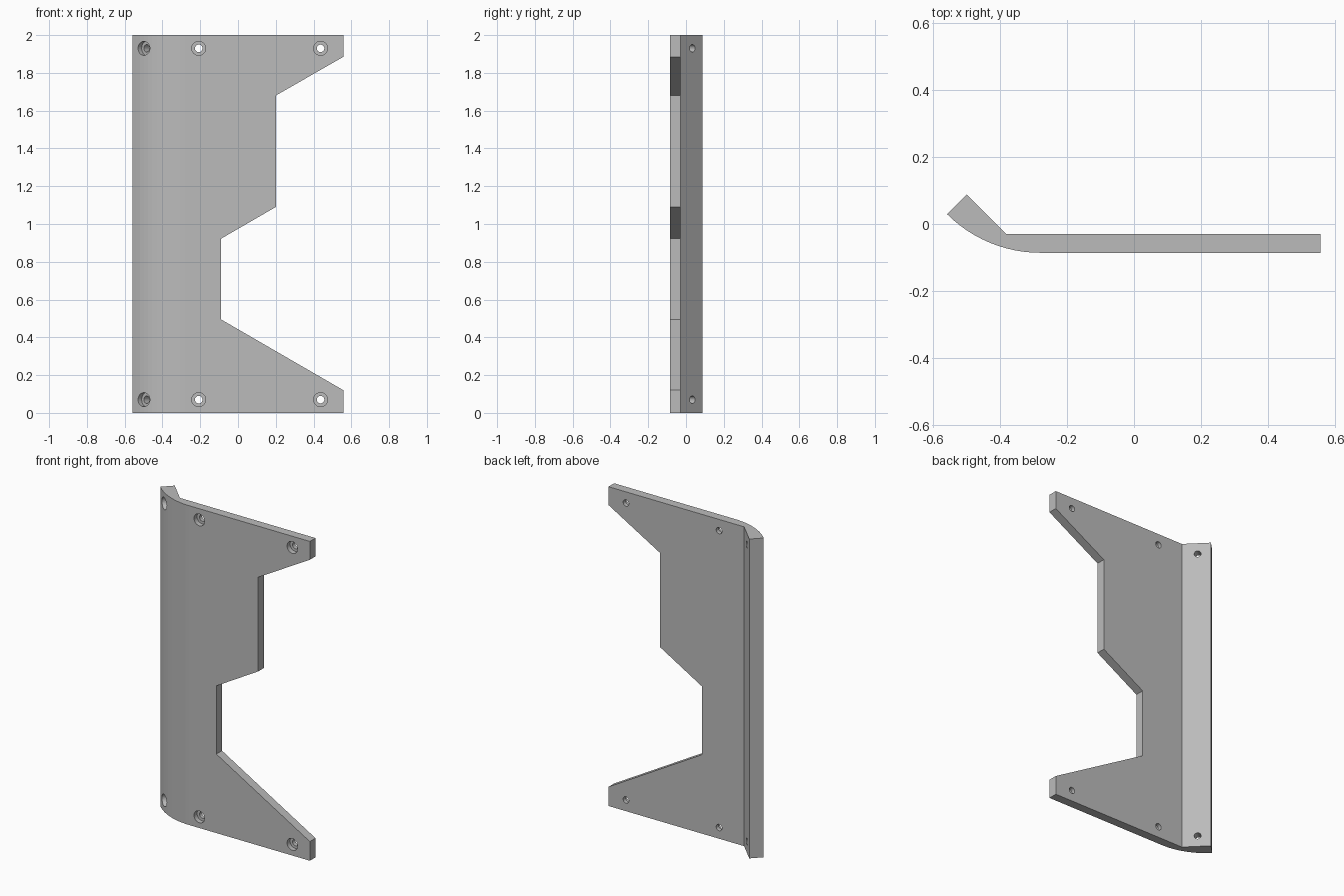
import bpy, bmesh, math
from mathutils import Matrix, Vector

cube = bpy.data.objects.get("Cube")
if cube:
    bpy.data.objects.remove(cube, do_unlink=True)

HEIGHT = 2.0
FRONT, BACK = -0.086, -0.03
EDGE = 0.558

grey = bpy.data.materials.new("plain grey")
grey.use_nodes = True
grey.diffuse_color = (0.5, 0.5, 0.5, 1)
grey.node_tree.nodes["Principled BSDF"].inputs["Base Color"].default_value = (0.5, 0.5, 0.5, 1)


def finish(name, bm):
    bmesh.ops.recalc_face_normals(bm, faces=bm.faces)
    mesh = bpy.data.meshes.new(name)
    bm.to_mesh(mesh)
    bm.free()
    mesh.materials.append(grey)
    obj = bpy.data.objects.new(name, mesh)
    bpy.context.collection.objects.link(obj)
    return obj


def prism(name, points, direction):
    """Extrude a closed outline along a direction."""
    bm = bmesh.new()
    face = bm.faces.new([bm.verts.new(p) for p in points])
    new = bmesh.ops.extrude_face_region(bm, geom=[face])["geom"]
    bmesh.ops.translate(bm, vec=direction,
                        verts=[g for g in new if isinstance(g, bmesh.types.BMVert)])
    return finish(name, bm)


def screw_cutter(position, direction):
    """Stepped round cutter: wide head recess, then a narrow through hole."""
    bm = bmesh.new()
    sides = 32
    rings = []
    for r, d in ((0.037, -0.06), (0.037, 0.03), (0.02, 0.03), (0.02, 0.18)):
        rings.append([bm.verts.new((r * math.cos(math.tau * i / sides),
                                    r * math.sin(math.tau * i / sides), d))
                      for i in range(sides)])
    for a, b in zip(rings, rings[1:]):
        for i in range(sides):
            j = (i + 1) % sides
            bm.faces.new((a[i], a[j], b[j], b[i]))
    bm.faces.new(rings[0])
    bm.faces.new(rings[-1])
    turn = Vector((0, 0, 1)).rotation_difference(Vector(direction)).to_matrix().to_4x4()
    bm.transform(Matrix.Translation(position) @ turn)
    return finish("screw_cutter", bm)


def cut(target, cutter):
    cutter.hide_render = True
    mod = target.modifiers.new("cut", "BOOLEAN")
    mod.operation = "DIFFERENCE"
    mod.solver = "EXACT"
    mod.object = cutter
    bpy.context.view_layer.objects.active = target
    bpy.ops.object.modifier_apply(modifier=mod.name)
    bpy.data.objects.remove(cutter, do_unlink=True)


# Plate with a rounded outer bend and an angled flange
radius, bend_x, steps = 0.394, -0.28, 12
outline = [(EDGE, BACK, 0), (EDGE, FRONT, 0)]
for i in range(steps + 1):
    a = math.radians(45) * i / steps
    outline.append((bend_x - radius * math.sin(a),
                    FRONT + radius * (1 - math.cos(a)), 0))
outline += [(-0.5, 0.088, 0), (-0.382, BACK, 0)]
bracket = prism("bracket_plate", outline, (0, 0, HEIGHT))

# Stepped notch in the left edge
notch = [(0.7, 1.885), (EDGE, 1.885), (0.2, 1.68), (0.2, 1.09),
         (-0.09, 0.922), (-0.09, 0.495), (EDGE, 0.12), (0.7, 0.12)]
cut(bracket, prism("notch_cutter", [(x, -0.2, z) for x, z in notch], (0, 0.4, 0)))

# Recessed screw holes along the top and bottom
for z in (0.07, HEIGHT - 0.07):
    for x in (-0.208, 0.437):
        cut(bracket, screw_cutter((x, FRONT, z), (0, 1, 0)))
    cut(bracket, screw_cutter((-0.505, -0.025, z), (1, 1, 0)))
